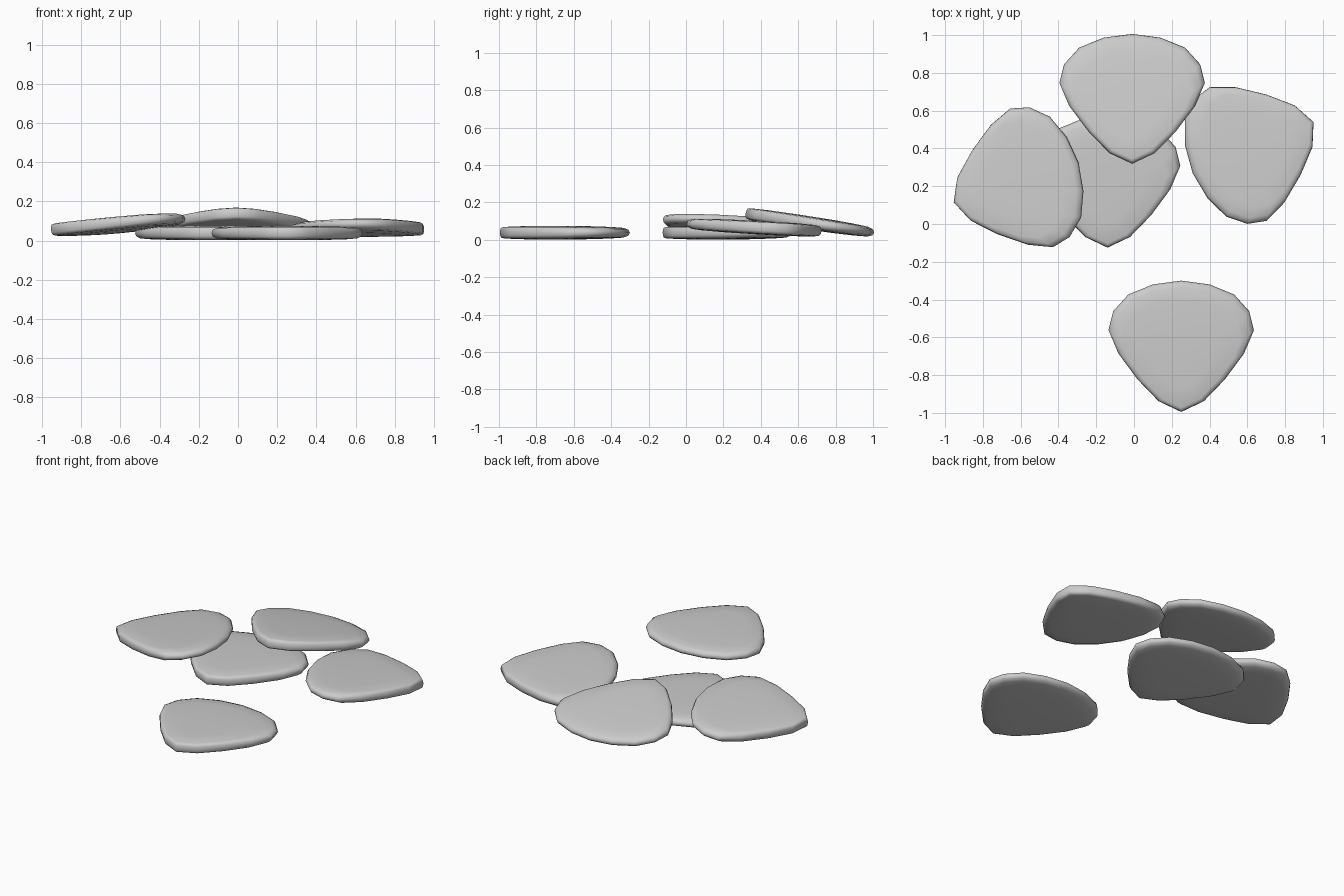
import bpy, bmesh, math
from mathutils import Matrix, Vector

if "Cube" in bpy.data.objects:
    bpy.data.objects.remove(bpy.data.objects["Cube"])

# Half outline of a rounded triangular plate, from the wide end to the tip
HALF = [(0, .35), (.15, .33), (.28, .277), (.36, .188), (.385, .088),
        (.333, -.035), (.232, -.172), (.12, -.288), (0, -.345)]
OUTLINE = HALF + [(-x, y) for x, y in HALF[-2:0:-1]]

# Rim rings: scale, shift towards the blunt tip, height
RIM = [(.5, -.05, .035), (.82, -.04, .031), (.94, -.014, .026), (.985, -.003, .016)]
RINGS = RIM + [(1, 0, 0)] + [(s, d, -z) for s, d, z in reversed(RIM)]


def plate(name, centre, turn, slope_x=0, slope_y=0):
    bm = bmesh.new()
    rings = [[bm.verts.new((x * s, y * s + d, z)) for x, y in OUTLINE]
             for s, d, z in RINGS]
    top = bm.verts.new((0, -.055, .036))
    bottom = bm.verts.new((0, -.055, -.036))
    n = len(OUTLINE)
    for i in range(n):
        j = (i + 1) % n
        for a, b in zip(rings, rings[1:]):
            bm.faces.new((a[i], a[j], b[j], b[i]))
        bm.faces.new((top, rings[0][j], rings[0][i]))
        bm.faces.new((bottom, rings[-1][i], rings[-1][j]))
    bmesh.ops.recalc_face_normals(bm, faces=bm.faces[:])
    for f in bm.faces:
        f.smooth = True
    mesh = bpy.data.meshes.new(name)
    bm.to_mesh(mesh)
    bm.free()
    ob = bpy.data.objects.new(name, mesh)
    bpy.context.collection.objects.link(ob)
    # Turn in plan, then lean so the plate follows the given slopes
    lean = Vector((0, 0, 1)).rotation_difference(
        Vector((-slope_x, -slope_y, 1))).to_matrix().to_4x4()
    ob.matrix_world = (Matrix.Translation(centre) @ lean
                       @ Matrix.Rotation(math.radians(turn), 4, 'Z'))


# Two plates lying flat, three leaning on the pile
plate("front_plate", (.25, -.65, .038), 0)
plate("middle_plate", (-.14, .22, .038), 0)
plate("back_plate", (-.01, .66, .09), 0, 0, -.15)
plate("left_plate", (-.626, .218, .079), -72.7, .085, -.04)
plate("right_plate", (.633, .405, .064), 113, 0, -.055)
